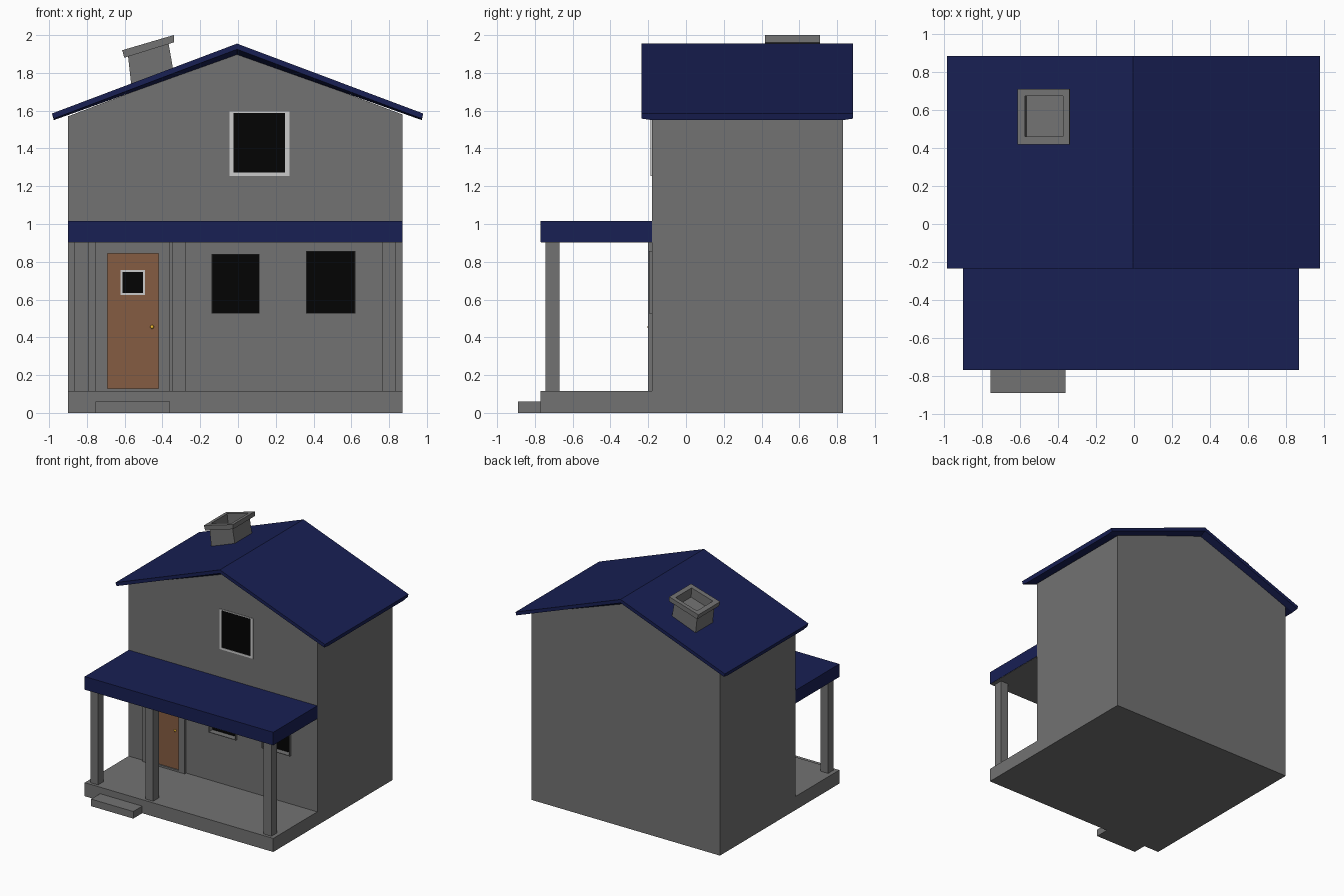
import bpy, bmesh
from mathutils import Vector

if "Cube" in bpy.data.objects:
    bpy.data.objects.remove(bpy.data.objects["Cube"])


def material(name, r, g, b):
    m = bpy.data.materials.new(name)
    m.diffuse_color = (r, g, b, 1)
    m.use_nodes = True
    m.node_tree.nodes["Principled BSDF"].inputs["Base Color"].default_value = m.diffuse_color
    return m


GREY = material("grey", 0.17, 0.17, 0.17)
NAVY = material("navy", 0.009, 0.014, 0.088)
WOOD = material("wood", 0.235, 0.108, 0.055)
GLASS = material("dark glass", 0.001, 0.001, 0.001)
TRIM = material("light trim", 0.6, 0.6, 0.6)
GOLD = material("gold", 0.9, 0.5, 0.03)


def loft(name, loops, mat=GREY, ring=False):
    """Join equal-length point loops; cap the ends, or close first to last."""
    bm = bmesh.new()
    rows = [[bm.verts.new(p) for p in loop] for loop in loops]
    n = len(rows[0])
    pairs = list(zip(rows, rows[1:])) + ([(rows[-1], rows[0])] if ring else [])
    for a, b in pairs:
        for i in range(n):
            j = (i + 1) % n
            bm.faces.new((a[i], a[j], b[j], b[i]))
    if not ring:
        bm.faces.new(rows[0])
        bm.faces.new(rows[-1])
    bmesh.ops.recalc_face_normals(bm, faces=bm.faces)
    mesh = bpy.data.meshes.new(name)
    bm.to_mesh(mesh)
    bm.free()
    ob = bpy.data.objects.new(name, mesh)
    bpy.context.collection.objects.link(ob)
    mesh.materials.append(mat)
    return ob


def at(profile, y):
    return [(x, y, z) for x, z in profile]


def prism(name, profile, y0, y1, mat=GREY):
    """Extrude an x-z profile along y."""
    return loft(name, [at(profile, y0), at(profile, y1)], mat)


def rect(x0, x1, z0, z1):
    return [(x0, z0), (x1, z0), (x1, z1), (x0, z1)]


def box(name, x0, x1, y0, y1, z0, z1, mat=GREY):
    return prism(name, rect(x0, x1, z0, z1), y0, y1, mat)


def frame(name, outer, inner, y0, y1, mat=GREY):
    """Rectangular frame facing -y."""
    o, i = rect(*outer), rect(*inner)
    return loft(name, [at(o, y1), at(o, y0), at(i, y0), at(i, y1)], mat, ring=True)


def window(name, outer, inner, y0, y1, pane_y, mat=TRIM):
    frame(name + "_frame", outer, inner, y0, y1, mat)
    x0, x1, z0, z1 = inner
    box(name + "_pane", x0, x1, pane_y, pane_y + 0.006, z0, z1, GLASS)


# House body
body = prism("house_body", [(-0.90, 0), (0.87, 0), (0.87, 1.58), (-0.005, 1.91), (-0.90, 1.57)],
             -0.18, 0.83)


# Gabled roof, its underside tapering towards the front and back edges
def roof_section(y, apex, eave):
    return at([(-0.985, 1.585), (-0.005, 1.955), (0.98, 1.585),
               (0.973, eave), (-0.005, apex), (-0.975, eave)], y)


loft("main_roof", [roof_section(-0.235, 1.925, 1.558), roof_section(-0.18, 1.897, 1.55),
                   roof_section(0.83, 1.897, 1.55), roof_section(0.885, 1.925, 1.558)], NAVY)

# Porch
box("porch_floor", -0.90, 0.87, -0.77, -0.18, 0, 0.115)
box("front_step", -0.755, -0.36, -0.89, -0.77, 0, 0.06)
box("porch_roof", -0.90, 0.87, -0.77, -0.18, 0.905, 1.015, NAVY)
box("porch_ceiling", -0.897, 0.867, -0.767, -0.18, 0.902, 0.91)
for side, x in (("left", -0.865), ("middle", -0.347), ("right", 0.763)):
    box(side + "_porch_post", x, x + 0.073, -0.745, -0.67, 0.115, 0.905)

# Door with frame, small window and knob
frame("door_frame", (-0.755, -0.36, 0.115, 0.905), (-0.69, -0.42, 0.13, 0.845), -0.20, -0.18)
box("door", -0.69, -0.42, -0.19, -0.18, 0.13, 0.845, WOOD)
window("door_window", (-0.622, -0.492, 0.625, 0.757), (-0.612, -0.502, 0.635, 0.747),
       -0.197, -0.18, -0.193)
bpy.ops.mesh.primitive_uv_sphere_add(segments=8, ring_count=6, radius=0.01,
                                     location=(-0.455, -0.194, 0.455))
knob = bpy.context.object
knob.name = "door_knob"
knob.data.materials.append(GOLD)
bpy.ops.object.shade_smooth_by_angle(angle=1.2)

# Lower windows, set back into pockets cut in the wall
for name, x0, x1, top in (("lower_left_window", -0.14, 0.115, 0.842),
                          ("lower_right_window", 0.36, 0.622, 0.858)):
    inner = (x0 + 0.004, x1 - 0.004, 0.53, top - 0.004)
    window(name, (x0, x1, 0.525, top), inner, -0.196, -0.18, -0.146, GREY)
    cutter = box(name + "_cutter", inner[0], inner[1], -0.2, -0.14, inner[2], inner[3])
    cutter.hide_render = True
    cutter.hide_set(True)
    cut = body.modifiers.new(name, "BOOLEAN")
    cut.operation = "DIFFERENCE"
    cut.object = cutter

# Upper window
window("upper_window", (-0.045, 0.273, 1.255, 1.595), (-0.025, 0.25, 1.272, 1.588),
       -0.187, -0.18, -0.184)


# Leaning chimney: shaft, flared cap and hollow top
def slanted(xl, zl, xr, zr, y0, y1):
    return [Vector(p) for p in ((xl, y0, zl), (xr, y0, zr), (xr, y1, zr), (xl, y1, zl))]


loft("chimney", [
    slanted(-0.56, 1.69, -0.335, 1.77, 0.45, 0.68),
    slanted(-0.582, 1.887, -0.367, 1.953, 0.45, 0.68),
    slanted(-0.602, 1.88, -0.338, 1.962, 0.418, 0.71),
    slanted(-0.613, 1.92, -0.34, 2.0, 0.418, 0.71),
    slanted(-0.575, 1.931, -0.375, 1.99, 0.46, 0.675),
    slanted(-0.565, 1.85, -0.37, 1.91, 0.46, 0.675)])
